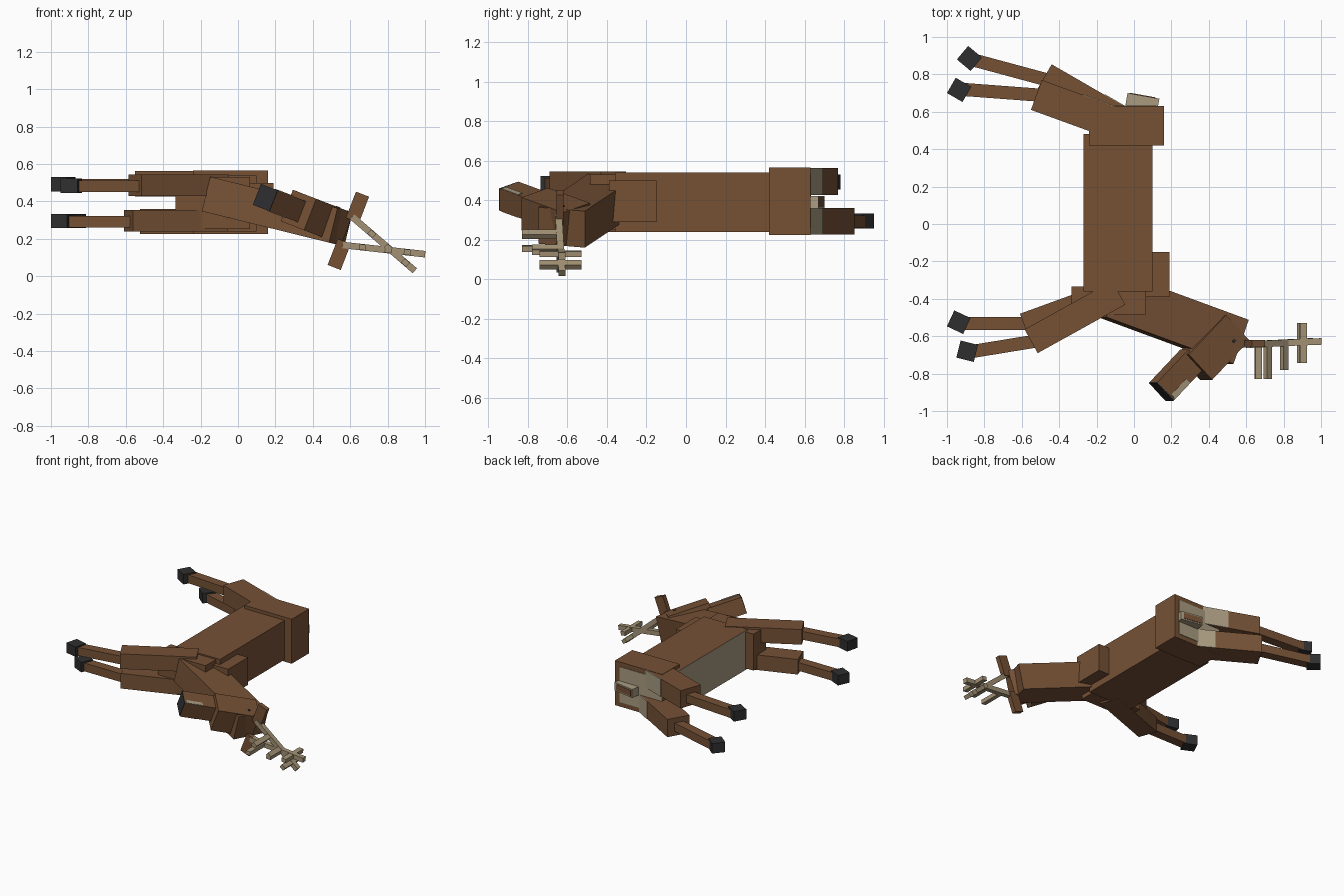
import bpy, bmesh, math
from mathutils import Vector, Matrix

if "Cube" in bpy.data.objects:
    bpy.data.objects.remove(bpy.data.objects["Cube"])


def material(name, rgb):
    m = bpy.data.materials.new(name)
    m.diffuse_color = (*rgb, 1)
    m.use_nodes = True
    m.node_tree.nodes["Principled BSDF"].inputs["Base Color"].default_value = m.diffuse_color
    return m


BROWN = material("brown_fur", (0.18, 0.083, 0.036))
TAN = material("pale_fur", (0.40, 0.33, 0.22))
ANTLER = material("antler_tan", (0.37, 0.29, 0.18))
DARK = material("dark_hoof", (0.028, 0.028, 0.03))


def bar(name, p, q, w, h, mat, side=(0, 0, 1)):
    """Box running from p to q, h thick along side and w across."""
    p, q = Vector(p), Vector(q)
    a = (q - p).normalized()
    s = Vector(side)
    s = (s - a * s.dot(a)).normalized()
    u = s.cross(a)
    rot = Matrix((a, u, s)).transposed().to_4x4()
    m = Matrix.Translation((p + q) / 2) @ rot @ Matrix.Diagonal(((q - p).length, w, h, 1))
    bm = bmesh.new()
    bmesh.ops.create_cube(bm, size=1, matrix=m)
    bmesh.ops.recalc_face_normals(bm, faces=bm.faces)
    me = bpy.data.meshes.new(name)
    bm.to_mesh(me)
    bm.free()
    me.materials.append(mat)
    ob = bpy.data.objects.new(name, me)
    bpy.context.collection.objects.link(ob)
    return ob


def block(name, x, y, z, mat=BROWN):
    """Axis-aligned box from ranges."""
    ym, zm = sum(y) / 2, sum(z) / 2
    return bar(name, (x[0], ym, zm), (x[1], ym, zm), y[1] - y[0], z[1] - z[0], mat)


def heading(deg):
    return Vector((math.cos(math.radians(deg)), math.sin(math.radians(deg)), 0))


# Torso lying on its side, with a pale belly face
body = block("body", (-0.27, 0.10), (-0.36, 0.48), (0.24, 0.54))
body.data.materials.append(TAN)
for f in body.data.polygons:
    if f.normal.x < -0.9:
        f.material_index = 1
block("rump", (-0.24, 0.16), (0.42, 0.63), (0.225, 0.565))
block("rump_patch", (-0.24, 0.12), (0.626, 0.634), (0.26, 0.53), TAN)
block("chest", (-0.335, 0.065), (-0.485, -0.335), (0.252, 0.53))
block("shoulder_hump", (0.0, 0.19), (-0.39, -0.15), (0.29, 0.50))

# Tail
bar("tail", (-0.04, 0.668, 0.39), (0.13, 0.638, 0.39), 0.065, 0.065, TAN)
bar("tail_back", (-0.025, 0.698, 0.39), (0.115, 0.673, 0.39), 0.008, 0.045, BROWN)

# Legs: thigh end, thigh angle, length, width, depth, z, shin ends, hoof centre, hoof angle
LEGS = {
    "hind_leg_upper": ((-0.522, 0.69), -20, 0.50, 0.17, 0.135, 0.495,
                       (-0.92, 0.72), (-0.48, 0.687), (-0.935, 0.717), -30),
    "hind_leg_lower": ((-0.4825, 0.78), -30, 0.50, 0.17, 0.135, 0.293,
                       (-0.87, 0.88), (-0.44, 0.764), (-0.88, 0.885), -40),
    "front_leg_upper": ((-0.55, -0.627), 29, 0.535, 0.145, 0.115, 0.487,
                        (-0.88, -0.684), (-0.50, -0.622), (-0.892, -0.68), -14),
    "front_leg_lower": ((-0.585, -0.548), 20, 0.535, 0.145, 0.115, 0.297,
                        (-0.92, -0.532), (-0.50, -0.532), (-0.937, -0.525), -25),
}
for name, (end, ang, ln, w, d, z, s0, s1, hc, ha) in LEGS.items():
    e = Vector((*end, z))
    h = heading(ang)
    bar(name + "_thigh", e, e + h * ln, w, d, BROWN)
    zs = z if z > 0.4 else 0.298
    bar(name + "_shin", (*s0, zs - 0.006), (*s1, zs - 0.006), 0.07, 0.063, BROWN)
    c = Vector((*hc, zs - 0.003))
    k = heading(ha) * 0.048
    bar(name + "_hoof", c - k, c + k, 0.094, 0.076, DARK)
    # Pale patch on the back of the hind thighs, next to the rump
    if name.startswith("hind"):
        edge = e + heading(ang + 90) * (w / 2)
        t = (edge.y - 0.69) / -h.y
        bar(name + "_patch", edge + h * t, edge + h * (t + 0.2), 0.008, d, TAN)

# Neck
bar("neck", (-0.13, -0.38, 0.43), (0.55, -0.63, 0.262), 0.25, 0.19, BROWN, (0.24, 0, 0.97))

# Head frame: S across the ears, F towards the nose, U towards the forehead
S = Vector((0.36, 0, 0.93)).normalized()
F = Vector((-0.66, -0.70, 0.255)).normalized()
U = S.cross(F)
skull = Vector((0.423, -0.66, 0.316))
bar("skull", skull - F * 0.15, skull + F * 0.15, 0.19, 0.18, BROWN, S)
tip = Vector((0.148, -0.895, 0.42))
bar("muzzle", tip, tip - F * 0.25, 0.135, 0.12, BROWN, S)
bar("nose", tip - F * 0.004, tip + F * 0.004, 0.135, 0.12, DARK, S)
for sgn, side in ((1, "upper"), (-1, "lower")):
    m = tip + S * sgn * 0.06 + U * 0.05
    bar("muzzle_patch_" + side, m - F * 0.01, m - F * 0.13, 0.032, 0.006, TAN, S)
    e = skull + S * sgn * 0.09 - F * 0.085 + U * 0.035
    bar("eye_" + side, e - F * 0.009, e + F * 0.009, 0.018, 0.006, DARK, S)
    # Ears
    r = Vector((0.59, -0.638, 0.243))
    bar("ear_" + side, r + S * sgn * 0.06, r + S * sgn * 0.21, 0.075, 0.035, BROWN, (0, 1, 0))

# Antlers: beam start and end, then tines as (x, y from, y to)
ANTLERS = {
    "antler_lower": ((0.56, -0.645, 0.167), (1.0, -0.628, 0.118),
                     [(0.665, -0.83, -0.64), (0.803, -0.78, -0.64), (0.905, -0.742, -0.53)]),
    "antler_upper": ((0.61, -0.645, 0.318), (0.945, -0.628, 0.03),
                     [(0.715, -0.83, -0.64), (0.803, -0.78, -0.64), (0.895, -0.742, -0.53)]),
}
for name, (p, q, tines) in ANTLERS.items():
    bar(name + "_beam", p, q, 0.035, 0.035, ANTLER, (0, 1, 0))
    axis = Vector(q) - Vector(p)
    for i, (x, y0, y1) in enumerate(tines):
        z = p[2] + axis.z * (x - p[0]) / axis.x
        bar(f"{name}_tine_{i + 1}", (x, y0, z), (x, y1, z), 0.03, 0.036, ANTLER, axis)
